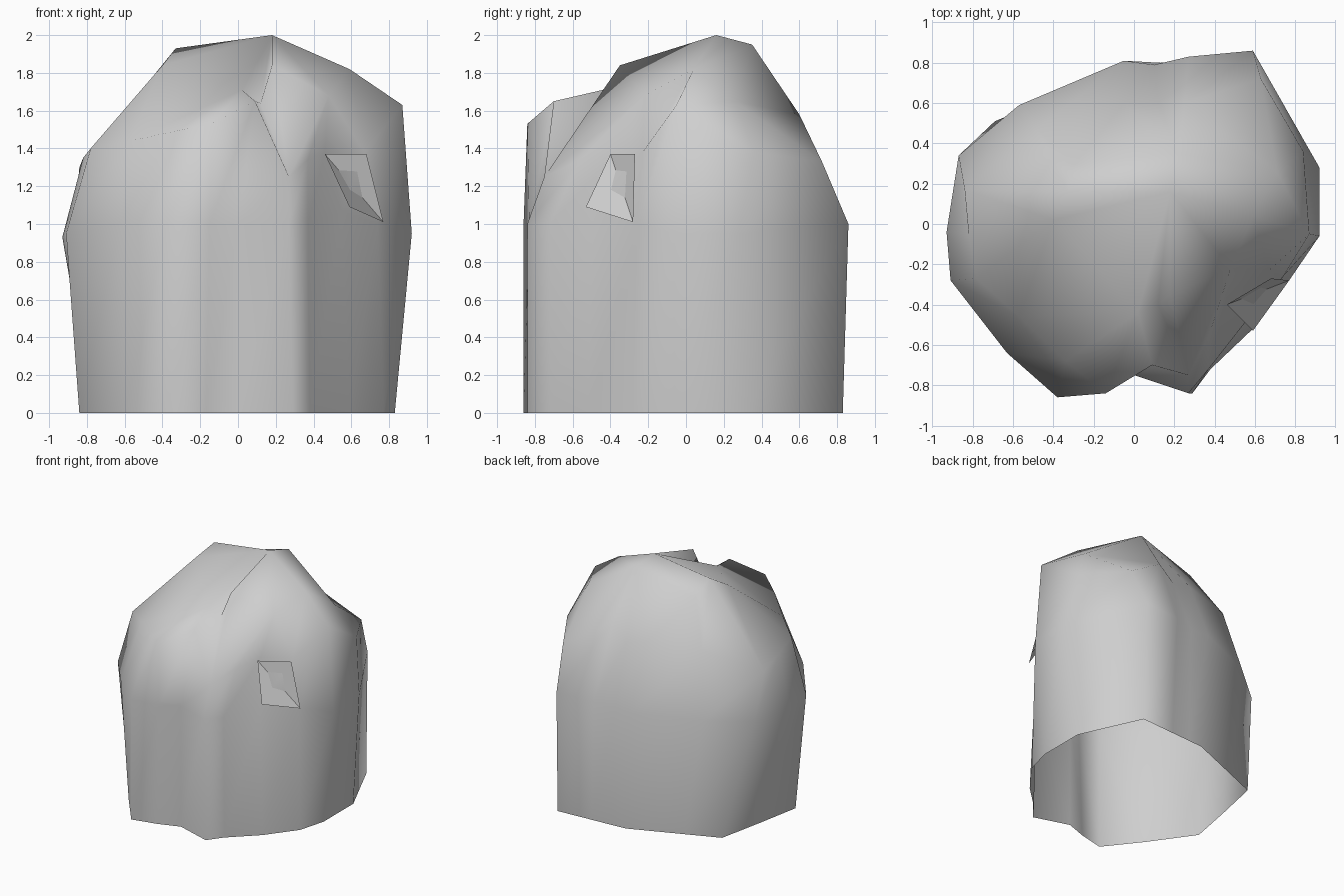
import bpy, bmesh

if "Cube" in bpy.data.objects:
    bpy.data.objects.remove(bpy.data.objects["Cube"])

# One entry per wall column, counter-clockwise: foot (x, y), waist (x, y, z), shoulder (x, y, z)
columns = [
    ((.83, -.06), (.92, -.06, .95), (.87, -.05, 1.63)),
    ((.83, .33), (.92, .28, .95), (.84, .36, 1.38)),
    ((.60, .83), (.59, .86, 1.00), (.63, .72, 1.33)),
    ((.30, .81), (.27, .83, 1.00), (.25, .60, 1.58)),
    ((.13, .80), (.10, .79, .98), (.12, .61, 1.45)),
    ((.00, .79), (-.05, .81, .98), (-.05, .60, 1.49)),
    ((-.42, .62), (-.57, .59, .97), (-.48, .47, 1.48)),
    ((-.69, .51), (-.87, .34, .95), (-.84, .17, 1.30)),
    ((-.77, .13), (-.93, -.04, .93), (-.82, -.05, 1.35)),
    ((-.84, -.24), (-.91, -.28, .95), (-.78, -.27, 1.40)),
    ((-.60, -.58), (-.63, -.64, 1.00), (-.57, -.46, 1.44)),
    ((-.38, -.86), (-.38, -.86, 1.00), (-.34, -.68, 1.49)),
    ((-.17, -.81), (-.15, -.83, 1.00), (-.14, -.84, 1.53)),
    ((.00, -.75), (.00, -.75, 1.00), (.09, -.70, 1.65)),
    ((.29, -.84), (.27, -.84, 1.00), (.27, -.75, 1.25)),
    ((.38, -.72), (.37, -.72, 1.00), (.37, -.56, 1.34)),
    ((.59, -.52), (.55, -.49, 1.07), (.46, -.36, 1.38)),
    ((.77, -.28), (.74, -.26, 1.00), (.67, -.23, 1.38)),
]
# Ring of points around the peak, and which of them each column climbs to
crown = [(.59, .04, 1.82), (.71, .26, 1.65), (.22, .35, 1.95),
         (-.30, .30, 1.82), (-.33, .16, 1.93), (-.40, .02, 1.84),
         (.02, -.44, 1.71), (.12, -.40, 1.64), (.18, -.35, 1.84),
         (.48, -.22, 1.68)]
climb = [0, 1, 1, 2, 2, 2, 3, 4, 5, 5, 5, 6, 6, 6, 8, 9, 9, 9]

bm = bmesh.new()
foot = [bm.verts.new((*c[0], 0)) for c in columns]
waist = [bm.verts.new(c[1]) for c in columns]
shoulder = [bm.verts.new(c[2]) for c in columns]
ring = [bm.verts.new(p) for p in crown]
peak = bm.verts.new((.18, .16, 2.0))

# Walls and sloping shoulders (the underside stays open)
n = len(columns)
for i in range(n):
    j = (i + 1) % n
    bm.faces.new((foot[i], foot[j], waist[j], waist[i]))
    bm.faces.new((waist[i], waist[j], shoulder[j], shoulder[i]))
    s, t, a, b = shoulder[i], shoulder[j], ring[climb[i]], ring[climb[j]]
    if a == b:
        tris = [(s, t, a)]
    elif climb[j] - climb[i] == 2:      # gully behind the front lobe
        gully = ring[climb[i] + 1]
        tris = [(s, t, gully), (s, gully, a), (t, b, gully)]
    elif i == 2:                        # hollow on the back right
        tris = [(s, t, a), (t, b, a)]
    else:
        tris = [(s, t, b, a)]
    for t in tris:
        bm.faces.new(t)
# Peak, with a flat facet cutting behind the right-hand ridge
bm.faces.new((ring[0], ring[1], ring[2]))
fan = [0] + list(range(2, len(ring)))
for a, b in zip(fan, fan[1:] + fan[:1]):
    bm.faces.new((ring[a], ring[b], peak))
for f in bm.faces:
    f.smooth = True

# Chipped ledge on the front right wall, kept flat
ledge = [bm.verts.new(p) for p in ((.46, -.40, 1.37), (.59, -.53, 1.09),
                                   (.77, -.28, 1.01), (.68, -.27, 1.37))]
bm.faces.new(ledge[:3])
bm.faces.new((ledge[0], ledge[2], ledge[3]))

mesh = bpy.data.meshes.new("boulder")
bm.to_mesh(mesh)
bm.free()
stone = bpy.data.materials.new("pale grey stone")
stone.diffuse_color = (.62, .62, .62, 1)
stone.use_nodes = True
stone.node_tree.nodes["Principled BSDF"].inputs["Base Color"].default_value = stone.diffuse_color
mesh.materials.append(stone)
boulder = bpy.data.objects.new("boulder", mesh)
bpy.context.collection.objects.link(boulder)
